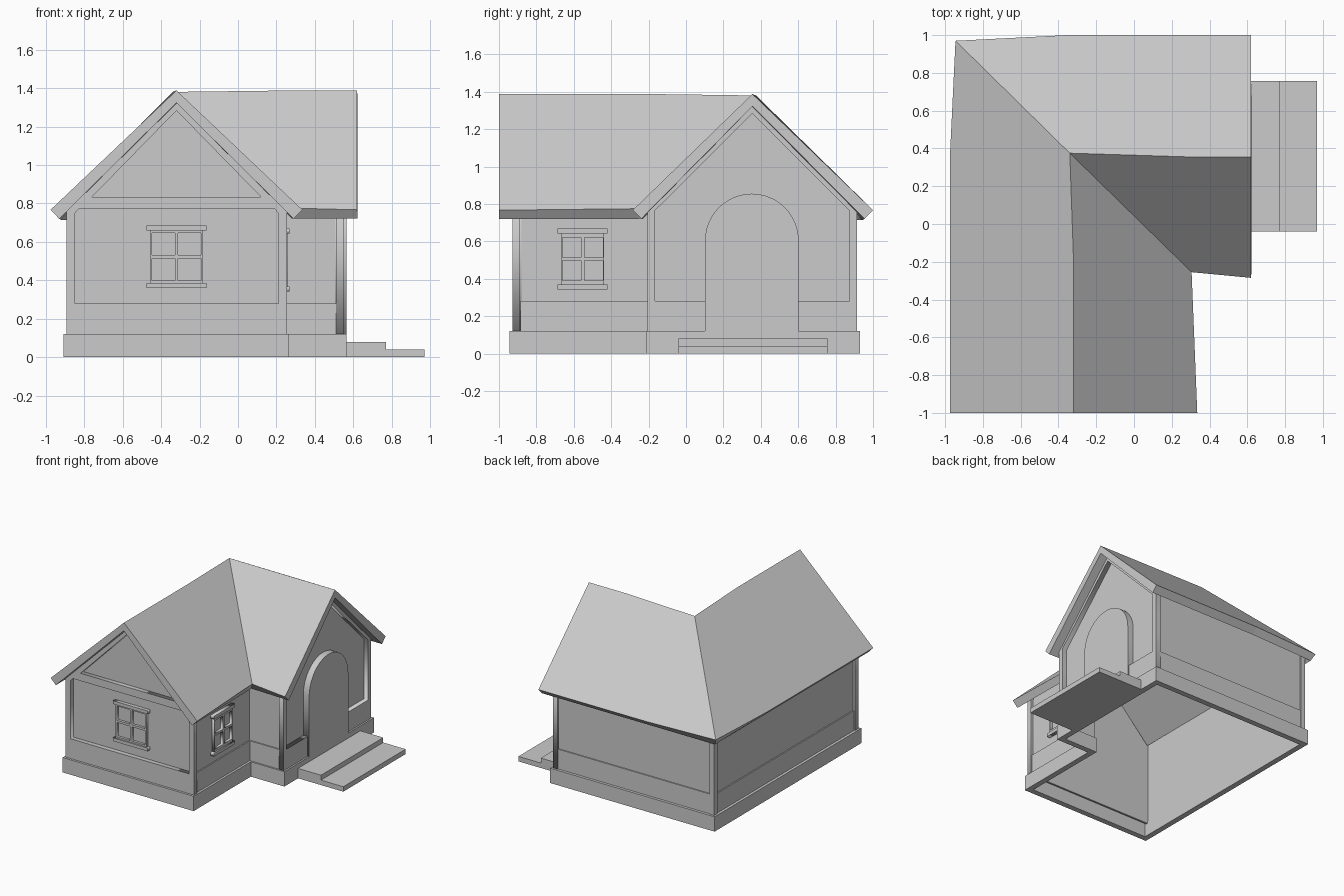
import bpy, bmesh, math

if "Cube" in bpy.data.objects:
    bpy.data.objects.remove(bpy.data.objects["Cube"])

H = math.pi / 2
FRONT, RIGHT = (H, 0, 0), (H, 0, H)


def mesh_obj(name, verts, faces, thickness=0, even=False):
    me = bpy.data.meshes.new(name)
    me.from_pydata(verts, [], faces)
    ob = bpy.data.objects.new(name, me)
    bpy.context.collection.objects.link(ob)
    if thickness:
        m = ob.modifiers.new("thickness", 'SOLIDIFY')
        m.thickness, m.offset, m.use_even_offset = thickness, -1, even
    return ob


def box(name, x0, x1, y0, y1, z0, z1):
    bpy.ops.mesh.primitive_cube_add(size=1, location=((x0 + x1) / 2, (y0 + y1) / 2, (z0 + z1) / 2))
    ob = bpy.context.object
    ob.name = name
    ob.scale = (x1 - x0, y1 - y0, z1 - z0)
    return ob


def plate(name, side, outer, back, front, holes=()):
    """Flat upright plate drawn as (across, z) outlines, spanning depths back to front."""
    cu = bpy.data.curves.new(name, 'CURVE')
    cu.dimensions, cu.fill_mode = '2D', 'BOTH'
    cu.extrude = abs(front - back) / 2
    for loop in (outer, *holes):
        sp = cu.splines.new('POLY')
        sp.points.add(len(loop) - 1)
        for p, (u, v) in zip(sp.points, loop):
            p.co = (u, v, 0, 1)
        sp.use_cyclic_u = True
    ob = bpy.data.objects.new(name, cu)
    bpy.context.collection.objects.link(ob)
    ob.rotation_euler = side
    mid = (front + back) / 2
    ob.location = (0, mid, 0) if side == FRONT else (mid, 0, 0)
    bpy.ops.object.select_all(action='DESELECT')
    ob.select_set(True)
    bpy.context.view_layer.objects.active = ob
    bpy.ops.object.convert(target='MESH')
    return ob


def rect(u0, u1, v0, v1):
    return [(u0, v0), (u1, v0), (u1, v1), (u0, v1)]


def wall_ring(name, x0, x1, x2, y0, y1, y2, z0, z1, thickness):
    """L-shaped closed run of wall."""
    pts = [(x0, y0), (x1, y0), (x1, y1), (x2, y1), (x2, y2), (x0, y2)]
    verts = [(*p, z) for z in (z0, z1) for p in pts]
    faces = [(i, (i + 1) % 6, (i + 1) % 6 + 6, i + 6) for i in range(6)]
    return mesh_obj(name, verts, faces, thickness, True)


def window(name, side, u, z, wall, s):
    w, h, pw, ph, bar = 0.138 * s, 0.155, 0.118 * s, 0.115 * (s + 1) / 2, 0.009
    out = -1 if side == FRONT else 1
    holes = [rect(*sorted((u + a * bar, u + a * (bar + pw))),
                  *sorted((z + b * bar, z + b * (bar + ph)))) for a in (-1, 1) for b in (-1, 1)]
    plate(name + "_frame", side, rect(u - w, u + w, z - h, z + h), wall, wall + out * 0.022, holes)
    for part, v in (("sill", z - 0.15), ("lintel", z + 0.15)):
        plate(f"{name}_{part}", side, rect(u - w - 0.018, u + w + 0.018, v - 0.013, v + 0.013),
              wall, wall + out * 0.032)


# Walls, lower band and plinth
wall_ring("wall", -0.875, 0.237, 0.505, -0.88, -0.192, 0.899, 0.1, 0.77, 0.01)
wall_ring("lower_band", -0.885, 0.247, 0.51, -0.885, -0.202, 0.908, 0.1, 0.28, 0.012)
wall_ring("plinth", -0.907, 0.265, 0.565, -0.945, -0.215, 0.93, 0, 0.12, 0.045)
box("back_corner_post", -0.892, -0.852, 0.874, 0.914, 0.12, 0.765)

# Gable ends: recessed panel with a frame in front
def gable(l, r):
    return [(l, 0.12), (r, 0.12), (r, 0.757), ((l + r) / 2, 1.322), (l, 0.757)]

front_panel = [(-0.848, 0.28), (0.21, 0.28), (0.21, 0.75), (0.19, 0.772), (-0.828, 0.772), (-0.848, 0.75)]
front_triangle = [(-0.76, 0.833), (0.12, 0.833), (-0.32, 1.283)]
right_panel = [(-0.166, 0.28), (0.874, 0.28), (0.874, 0.765), (0.354, 1.283), (-0.166, 0.765)]
plate("front_gable_panel", FRONT, gable(-0.875, 0.235), -0.875, -0.89)
plate("front_gable_frame", FRONT, gable(-0.892, 0.254), -0.887, -0.927, [front_panel, front_triangle])
plate("right_gable_panel", RIGHT, gable(-0.19, 0.898), 0.497, 0.513)
plate("right_gable_frame", RIGHT, gable(-0.206, 0.914), 0.51, 0.552, [right_panel])

# Arched door
arch = [(0.352 + 0.25 * math.cos(a), 0.605 + 0.25 * math.sin(a))
        for a in (math.pi * i / 24 for i in range(25))]
plate("arched_door", RIGHT, [(0.102, 0.12), (0.602, 0.12)] + arch, 0.51, 0.565)

# Windows
window("front_window", FRONT, -0.32, 0.522, -0.888, 1)
window("side_window", RIGHT, -0.553, 0.506, 0.236, 0.84)

# Steps
box("upper_step", 0.55, 0.77, -0.04, 0.756, 0, 0.08)
box("lower_step", 0.77, 0.97, -0.04, 0.756, 0, 0.04)

# Roof: L-shaped sheet with ridges, hip and valley, thickened downwards
top, eave = 1.388, 0.767
roof = [(-0.32, -1, top), (-0.32, -0.2, top), (-0.34, 0.375, 1.38), (0.3, 0.355, top), (0.62, 0.355, top),
        (-0.975, -1, eave), (-0.975, 0.35, eave), (-0.945, 0.97, eave), (-0.35, 1, eave), (0.62, 1, eave),
        (0.335, -1, eave), (0.305, -0.255, 0.775), (0.62, -0.285, eave)]
mesh_obj("roof", roof, [(0, 1, 2, 7, 6, 5), (7, 2, 3, 4, 9, 8), (10, 11, 2, 1, 0), (12, 4, 3, 2, 11)], 0.065)
